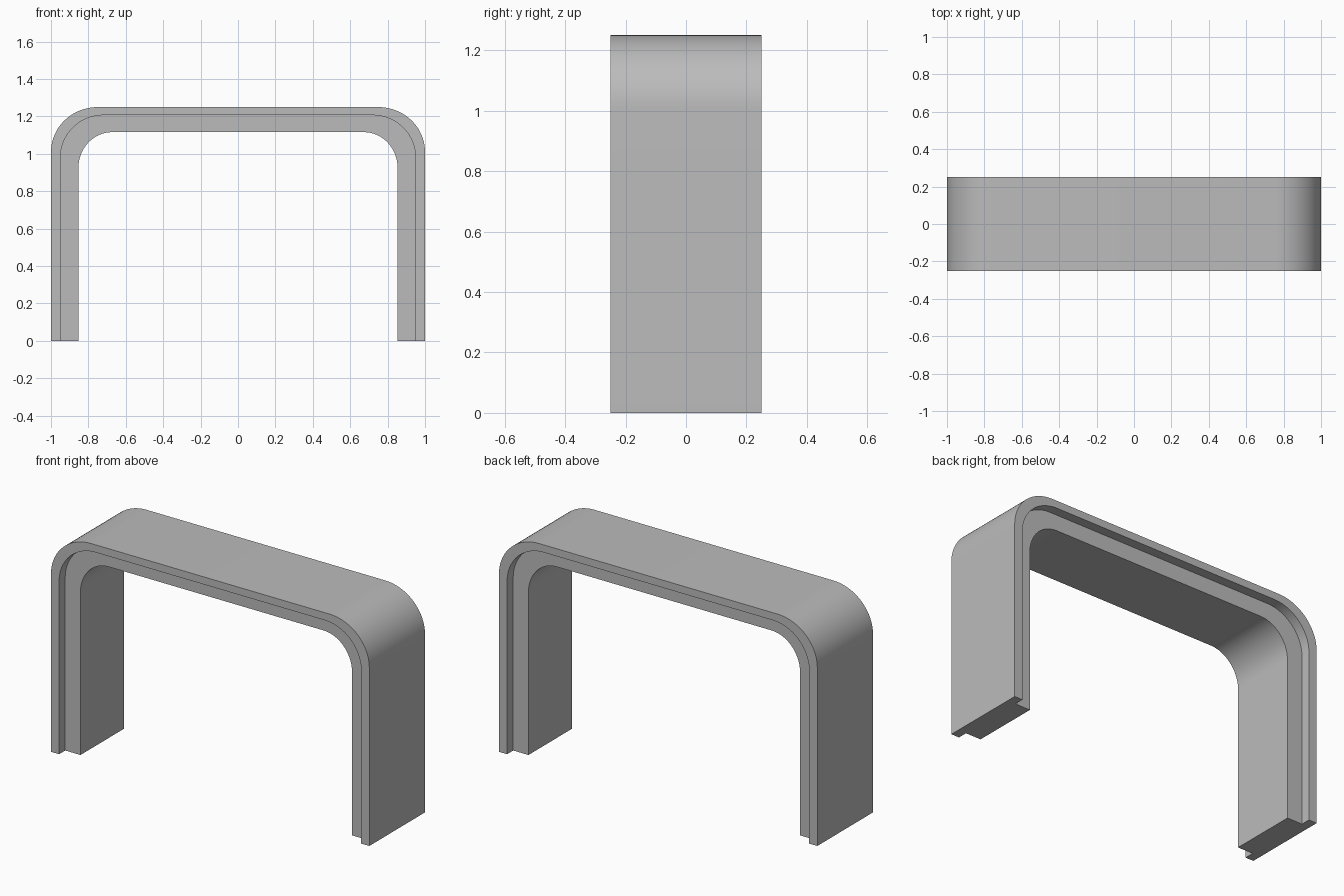
import bpy, bmesh, math

if "Cube" in bpy.data.objects:
    bpy.data.objects.remove(bpy.data.objects["Cube"])

SEG = 20  # segments per rounded corner


def arch(half_w, height, rx, rz):
    """Points (x, z) of an upside-down U with rounded corners, left foot to right foot."""
    left = [(-half_w, 0.0)]
    for i in range(SEG + 1):
        a = math.pi / 2 * i / SEG
        left.append((-half_w + rx * (1 - math.cos(a)), height - rz * (1 - math.sin(a))))
    return left + [(-x, z) for x, z in reversed(left)]


# Nested arch lines: outer skin, step between skin and core, inner opening
outer = arch(1.0, 1.25, 0.25, 0.24)
step = arch(0.949, 1.207, 0.23, 0.225)
inner = arch(0.853, 1.116, 0.18, 0.19)

# T-shaped cross-section: wide skin, narrower core
WIDE, CORE = 0.25, 0.195
section = [(outer, -WIDE), (outer, WIDE), (step, WIDE), (step, CORE),
           (inner, CORE), (inner, -CORE), (step, -CORE), (step, -WIDE)]

# Sweep the cross-section along the arch
bm = bmesh.new()
rings = [[bm.verts.new((line[i][0], y, line[i][1])) for line, y in section]
         for i in range(len(outer))]
for a, b in zip(rings, rings[1:]):
    for j in range(8):
        k = (j + 1) % 8
        bm.faces.new((a[j], a[k], b[k], b[j]))
# Feet
bm.faces.new(rings[0])
bm.faces.new(rings[-1])
bmesh.ops.recalc_face_normals(bm, faces=bm.faces)

mesh = bpy.data.meshes.new("arch_frame")
bm.to_mesh(mesh)
bm.free()
obj = bpy.data.objects.new("arch_frame", mesh)
bpy.context.collection.objects.link(obj)

grey = bpy.data.materials.new("plain grey")
grey.diffuse_color = (0.5, 0.5, 0.5, 1)
grey.use_nodes = True
grey.node_tree.nodes["Principled BSDF"].inputs["Base Color"].default_value = grey.diffuse_color
mesh.materials.append(grey)

bpy.context.view_layer.objects.active = obj
obj.select_set(True)
bpy.ops.object.shade_smooth_by_angle(angle=math.radians(30))
